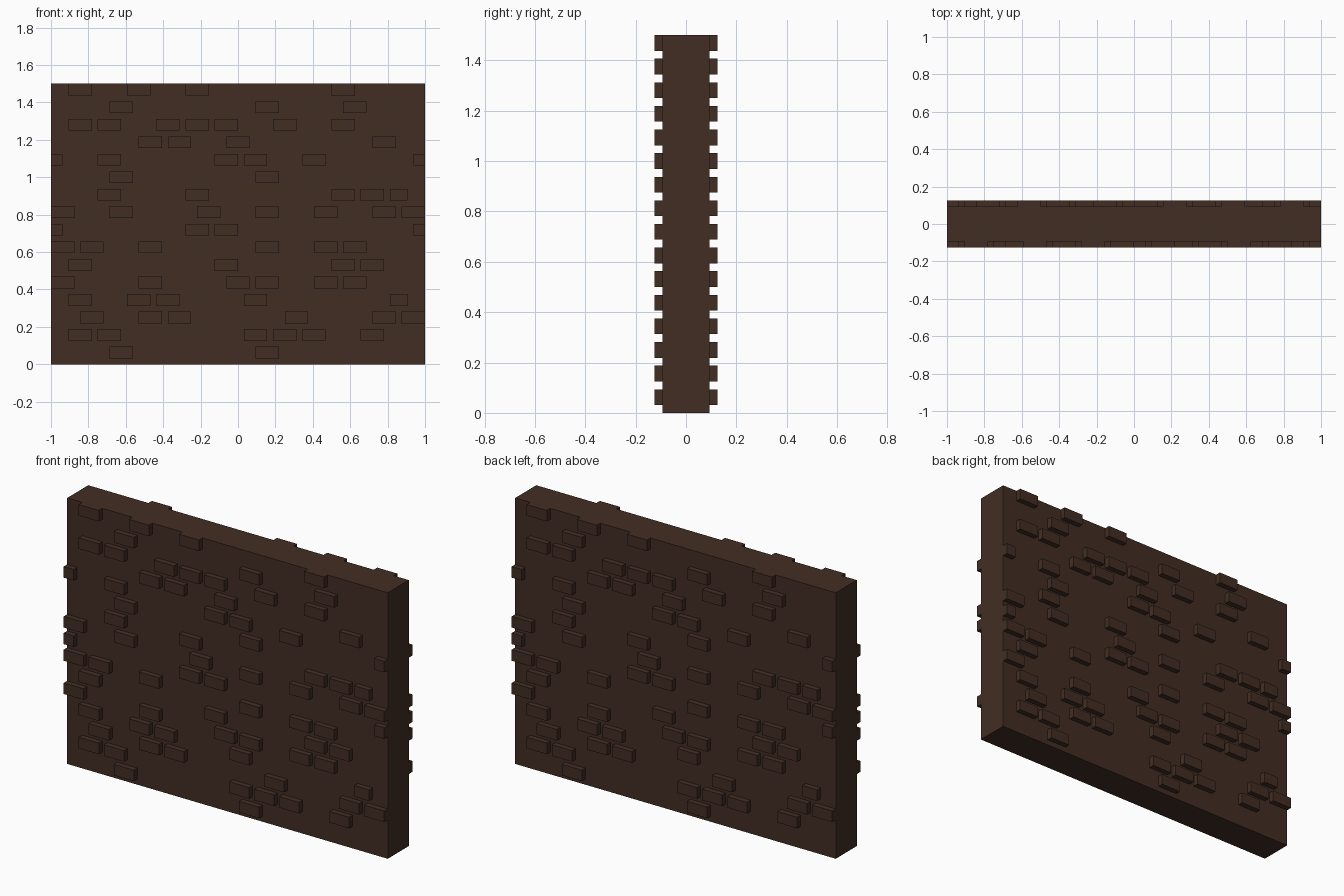
import bpy
import bmesh
from mathutils import Matrix, Vector

if "Cube" in bpy.data.objects:
    bpy.data.objects.remove(bpy.data.objects["Cube"])

U = 1 / 32                    # module: the wall is 64 x 8 x 48 modules
WIDTH, HEIGHT, CORE = 64, 48, 6
BRICK_LENGTH, BRICK_HEIGHT, COURSE = 4, 2, 3

# Left edge of each raised brick, course by course from the top
COURSES = [
    (3, 13, 23, 48),
    (10, 35, 50),
    (3, 8, 18, 23, 28, 38, 48),
    (15, 20, 30, 55),
    (-2, 8, 28, 33, 43, 62),
    (10, 35),
    (8, 23, 48, 53, 58),
    (0, 10, 25, 35, 45, 55, 60),
    (-2, 23, 28, 62),
    (0, 5, 15, 35, 45, 50),
    (3, 28, 48, 53),
    (0, 15, 30, 35, 45, 50),
    (3, 13, 18, 33, 58),
    (5, 15, 20, 40, 55, 60),
    (3, 8, 33, 38, 43, 53),
    (10, 35),
]

brown = bpy.data.materials.new("dark brown brick")
brown.use_nodes = True
colour = (0.055, 0.027, 0.017, 1)
brown.diffuse_color = colour
brown.node_tree.nodes["Principled BSDF"].inputs["Base Color"].default_value = colour


def add_box(bm, low, high):
    """Add a box between two corners given in modules."""
    low, high = Vector(low) * U, Vector(high) * U
    bmesh.ops.create_cube(
        bm, size=1,
        matrix=Matrix.Translation((low + high) / 2) @ Matrix.Diagonal((*(high - low), 1)))


def finish(bm, name):
    mesh = bpy.data.meshes.new(name)
    bm.to_mesh(mesh)
    bm.free()
    mesh.materials.append(brown)
    obj = bpy.data.objects.new(name, mesh)
    bpy.context.collection.objects.link(obj)
    return obj


# Solid core of the wall
bm = bmesh.new()
add_box(bm, (-WIDTH / 2, -CORE / 2, 0), (WIDTH / 2, CORE / 2, HEIGHT))
finish(bm, "wall_core")

# Raised bricks on the front, trimmed at the wall ends
bm = bmesh.new()
for row, starts in enumerate(COURSES):
    top = HEIGHT - row * COURSE
    for start in starts:
        left = max(start, 0)
        right = min(start + BRICK_LENGTH, WIDTH)
        if start == 58:       # short brick that closes the course
            right = 61
        add_box(bm, (left - WIDTH / 2, -CORE / 2 - 1, top - BRICK_HEIGHT),
                (right - WIDTH / 2, -CORE / 2, top))
front = finish(bm, "front_bricks")

# The back carries the same bricks, turned half round
back = front.copy()
back.data = front.data.copy()
back.name = back.data.name = "back_bricks"
back.data.transform(Matrix.Rotation(3.141592653589793, 4, 'Z'))
bpy.context.collection.objects.link(back)
